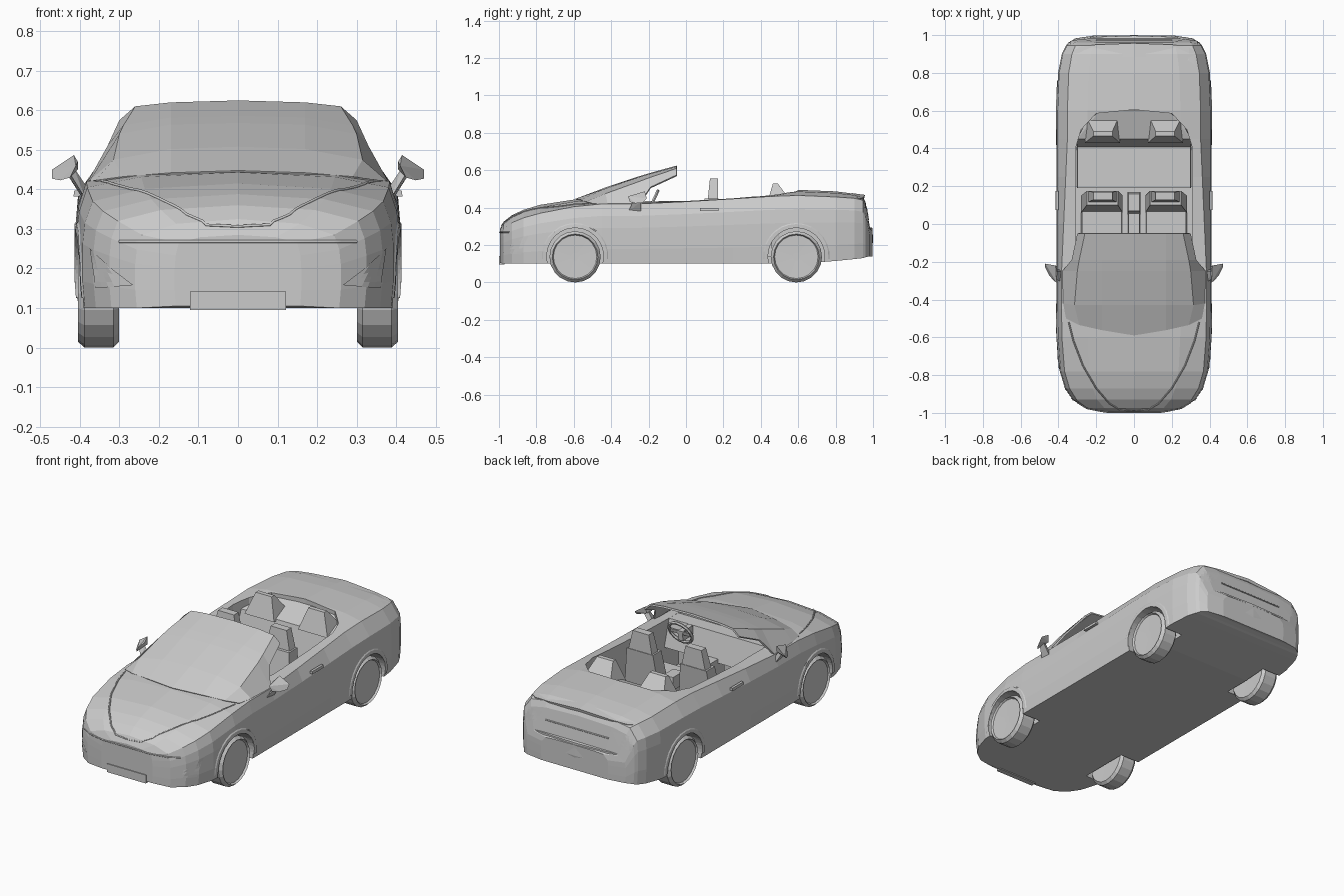
import bpy, bmesh, math
from mathutils import Vector
from mathutils.bvhtree import BVHTree

if "Cube" in bpy.data.objects:
    bpy.data.objects.remove(bpy.data.objects["Cube"])


def finish(name, bm):
    bmesh.ops.recalc_face_normals(bm, faces=bm.faces)
    me = bpy.data.meshes.new(name)
    bm.to_mesh(me)
    bm.free()
    ob = bpy.data.objects.new(name, me)
    bpy.context.collection.objects.link(ob)
    return ob


def loft(name, rows, ring=False, caps=False):
    bm = bmesh.new()
    vs = [[bm.verts.new(p) for p in r] for r in rows]
    n = len(rows[0])
    for a, b in zip(vs, vs[1:]):
        for i in range(n if ring else n - 1):
            j = (i + 1) % n
            bm.faces.new((a[i], a[j], b[j], b[i]))
    if caps:
        bm.faces.new(vs[0])
        bm.faces.new(vs[-1])
    return finish(name, bm)


def hull(name, pts, sx=1):
    bm = bmesh.new()
    for x, y, z in pts:
        bm.verts.new((sx * x, y, z))
    bmesh.ops.convex_hull(bm, input=bm.verts)
    bmesh.ops.dissolve_limit(bm, angle_limit=0.01, verts=bm.verts, edges=bm.edges)
    return finish(name, bm)


def frustum(name, low, high, sx=1):
    # low / high: x0, x1, y0, y1, z
    return hull(name, [(x, y, r[4]) for r in (low, high) for x in r[:2] for y in r[2:4]], sx)


def lathe_x(name, prof, y, z, sx, n=20):
    rows = [[(sx * x, y + r * math.cos(a), z + r * math.sin(a))
             for a in [2 * math.pi * k / n for k in range(n)]] for r, x in prof]
    return loft(name, rows, ring=True, caps=True)


def mirror_row(half):
    return [(-x, y, z) for x, y, z in half[:0:-1]] + [tuple(p) for p in half]


# Body shell: y, half width, bottom, shoulder height, centre height
stations = [
    (-.995, .16, .105, .265, .285), (-.975, .26, .10, .285, .325), (-.93, .325, .10, .32, .36),
    (-.87, .365, .10, .345, .388), (-.78, .393, .10, .37, .415), (-.6, .408, .10, .405, .443),
    (-.45, .41, .10, .42, .455), (-.25, .41, .10, .42, .445), (0, .41, .10, .432, .442),
    (.25, .41, .10, .447, .455), (.45, .41, .10, .46, .475), (.6, .41, .10, .465, .495),
    (.8, .402, .115, .457, .487), (.9, .382, .125, .45, .474), (.945, .36, .13, .44, .46),
    (.96, .348, .135, .405, .43), (.983, .31, .14, .285, .295), (.998, .21, .14, .275, .28)]
rows = []
for y, w, zb, zs, zt in stations:
    h = zs - zb
    f = .935 - .075 * min(1, max(0, (y + .25) / .7))   # cabin leans in towards the rear
    half = [(.985 * w, zb), (w, zb + .25 * h), (w, zb + .6 * h), (.985 * w, zb + .8 * h),
            (f * w, zs), (.6 * w, zs + .7 * (zt - zs))]
    rows.append([(x, y, z) for x, z in half] + [(0, y, zt)] +
                [(-x, y, z) for x, z in half[::-1]] + [(0, y, zb)])
body = loft("body", rows, ring=True, caps=True)
bm = bmesh.new()
bm.from_mesh(body.data)
surface = BVHTree.FromBMesh(bm)
bm.free()


def on_body(p, d, lift=.003):
    hit = surface.ray_cast(Vector(p), Vector(d))[0]
    return (hit if hit else Vector(p)) - Vector(d) * lift


# Cockpit and wheel wells cut out of the shell
plan = [(.30, -.36), (.31, -.05), (.31, .4), (.28, .5), (.2, .585), (0, .605)]
cutters = [hull("cockpit_cutter", [(s * x, y, z) for x, y in plan for s in (1, -1) for z in (.14, .7)])]
axles = (-.593, .59)
for y in axles:
    for s in (1, -1):
        cutters.append(lathe_x("well_cutter", [(.152, .285), (.152, .5)], y, .14, s, 24))
bpy.context.view_layer.objects.active = body
for c in cutters:
    m = body.modifiers.new("cut", 'BOOLEAN')
    m.operation, m.solver, m.object = 'DIFFERENCE', 'EXACT', c
    bpy.ops.object.modifier_apply(modifier=m.name)
    bpy.data.objects.remove(c)

# Wheels and arch lips
tyre = [(.02, .392), (.116, .394), (.122, .405), (.137, .388), (.137, .315), (.122, .301), (.02, .303)]
for y in axles:
    for s in (1, -1):
        lathe_x("wheel", tyre, y, .137, s)
        arcs = []
        for k in range(15):
            a = math.radians(-5 + 190 * k / 14)
            row = []
            for r, lift in ((.178, .0), (.172, .004), (.152, .004), (.152, -.03)):
                p = (s * .6, y + r * math.cos(a), .14 + r * math.sin(a))
                row.append(on_body(p, (-s, 0, 0), lift))
            arcs.append(row)
        loft("arch_lip", arcs)

# Windscreen with its pillars and header
base = [on_body((x, y, 1), (0, 0, -1), .004) for x, y in ((0, -.59), (.17, -.562), (.29, -.535), (.36, -.5))]
screen = [
    base,
    [(0, -.43, .508), (.17, -.43, .502), (.315, -.43, .475), (.375, -.42, .423)],
    [(0, -.25, .568), (.17, -.25, .564), (.30, -.25, .54), (.38, -.25, .42)],
    [(0, -.19, .586), (.17, -.19, .582), (.29, -.19, .562), (.33, -.19, .51)],
    [(0, -.05, .625), (.17, -.05, .62), (.26, -.05, .61), (.3, -.05, .575)]]
ws = loft("windscreen", [mirror_row(r) for r in screen])
m = ws.modifiers.new("thickness", 'SOLIDIFY')
m.thickness, m.offset = .01, -1

# Dashboard, console and steering wheel
frustum("dashboard", (-.305, .305, -.37, -.24, .28), (-.305, .305, -.37, -.28, .43))
frustum("console", (-.035, .035, -.3, .17, .14), (-.03, .03, -.3, .16, .30))
frustum("armrest", (-.035, .035, .05, .17, .28), (-.03, .03, .07, .16, .35))
bpy.ops.mesh.primitive_torus_add(major_radius=.07, minor_radius=.009, major_segments=16, minor_segments=6,
                                 location=(.16, -.18, .425), rotation=(math.radians(65), 0, 0))
bpy.context.object.name = "steering_wheel"
frustum("steering_spokes", (.095, .225, -.19, -.18, .415), (.095, .225, -.185, -.175, .435))
frustum("steering_column", (.145, .175, -.27, -.18, .38), (.145, .175, -.27, -.175, .435))

# Seats, mirrors and door handles
frustum("rear_bench", (-.305, .305, .2, .46, .14), (-.30, .30, .19, .46, .25))
for s in (1, -1):
    frustum("seat_cushion", (.06, .28, -.12, .14, .14), (.065, .275, -.13, .13, .26), s)
    frustum("seat_back", (.06, .28, .06, .15, .22), (.085, .25, .1, .175, .45), s)
    frustum("seat_headrest", (.09, .245, .115, .172, .43), (.115, .215, .128, .17, .556), s)
    frustum("rear_headrest", (.075, .26, .43, .58, .41), (.115, .215, .465, .49, .53), s)
    hull("mirror", [(.405, -.26, .47), (.415, -.22, .487), (.47, -.21, .45), (.47, -.23, .427),
                    (.425, -.3, .43), (.41, -.31, .46), (.45, -.27, .423), (.405, -.23, .45)], s)
    hull("mirror_stem", [(.385, -.31, .375), (.385, -.25, .41), (.395, -.24, .38),
                         (.425, -.28, .44), (.415, -.25, .455), (.43, -.24, .435)], s)
    frustum("door_handle", (.40, .416, .075, .175, .382), (.40, .414, .075, .175, .397), s)
hull("rear_seat_back", [(s * x, y, z) for s in (1, -1) for x, y, z in
     [(.305, .38, .14), (.30, .45, .42), (.26, .53, .44), (.18, .6, .47), (.18, .6, .14), (.28, .52, .14)]])

# Number plate, spoiler lip and rear bumper
frustum("front_plate", (-.122, .122, -1, -.97, .095), (-.122, .122, -1, -.97, .142))
tail = [(0, .945), (.2, .938), (.29, .925), (.32, .905)]
loft("spoiler_lip", [mirror_row([(x, y + dy, z - .06 * x) for x, y in tail])
                     for dy, z in ((-.06, .478), (.012, .468), (.008, .452), (-.03, .44))])
loft("rear_bumper", [mirror_row([(x * k, y + dy, z) for x, y in tail])
                     for dy, z, k in ((.02, .3, 1.03), (.052, .292, 1), (.055, .22, 1), (.04, .14, 1))])


def seam(name, pts, d):
    # thin strip on the skin, with extra points so it follows every facet
    fine = [Vector(a).lerp(Vector(b), k / 5) for a, b in zip(pts, pts[1:]) for k in range(5)] + [Vector(pts[-1])]
    cu = bpy.data.curves.new(name, 'CURVE')
    cu.dimensions, cu.bevel_depth, cu.bevel_resolution = '3D', .004, 0
    sp = cu.splines.new('POLY')
    sp.points.add(len(fine) - 1)
    for q, p in zip(sp.points, fine):
        q.co = (*on_body(p, d, .001), 1)
    bpy.context.collection.objects.link(bpy.data.objects.new(name, cu))


def panel(name, quad, d, n=6):
    a, b, c, e = [Vector(p) for p in quad]
    loft(name, [[on_body(a.lerp(b, i / n).lerp(e.lerp(c, i / n), j / n), d, .004)
                 for j in range(n + 1)] for i in range(n + 1)])


# Bonnet creases, lamps and shut lines
for s in (1, -1):
    seam("bonnet_crease", [(s * x, y, 1) for x, y in
         [(.345, -.52), (.32, -.62), (.27, -.75), (.2, -.87), (.13, -.95), (.08, -.98), (0, -.985)]], (0, 0, -1))
    panel("front_lamp", [(s * x, -1.5, z) for x, z in
          [(.375, .25), (.32, .2), (.265, .158), (.36, .15)]], (0, 1, 0))
    panel("rear_lamp", [(s * x, 1.5, z) for x, z in
          [(.22, .40), (.335, .40), (.34, .32), (.26, .34)]], (0, -1, 0))
seam("rear_shut_line", [(x / 10, 1.5, .36) for x in range(-2, 3)], (0, -1, 0))
seam("bumper_line", [(x / 20, -1.5, .268) for x in range(-6, 7)], (0, 1, 0))
